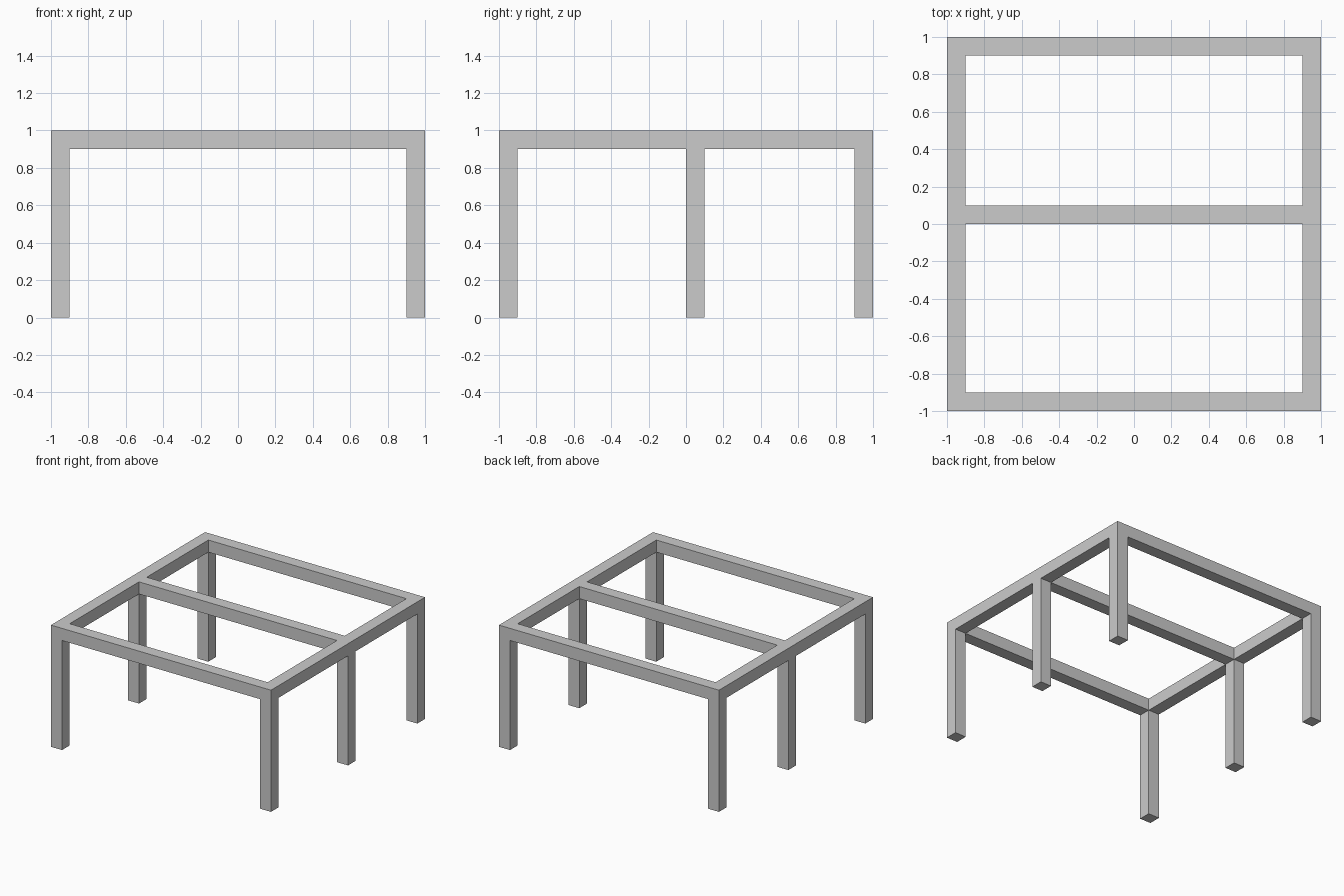
import bpy
import bmesh

if "Cube" in bpy.data.objects:
    bpy.data.objects.remove(bpy.data.objects["Cube"])

XS = [-1.0, -0.9, 0.9, 1.0]
YS = [-1.0, -0.9, 0.0, 0.1, 0.9, 1.0]
HEIGHT, BAR = 1.0, 0.1


def extrude(bm, faces, dz):
    """Extrude a face region straight along z."""
    geom = bmesh.ops.extrude_face_region(bm, geom=faces)["geom"]
    verts = [g for g in geom if isinstance(g, bmesh.types.BMVert)]
    bmesh.ops.translate(bm, verts=verts, vec=(0, 0, dz))


bm = bmesh.new()

# Flat layout of the top frame: two openings left out of the grid
grid = [[bm.verts.new((x, y, HEIGHT - BAR)) for y in YS] for x in XS]
leg_feet = []
for i in range(len(XS) - 1):
    for j in range(len(YS) - 1):
        if i == 1 and j % 2 == 1:
            continue
        face = bm.faces.new((grid[i][j], grid[i + 1][j],
                             grid[i + 1][j + 1], grid[i][j + 1]))
        if i != 1 and j % 2 == 0:
            leg_feet.append(face)

# Thickness of the rails
extrude(bm, bm.faces[:], BAR)

# Six legs pulled down from the underside of the rails
foot_spots = [(x, y) for x in (-0.95, 0.95) for y in (-0.95, 0.05, 0.95)]
bm.normal_update()
leg_feet = [f for f in bm.faces
            if abs(f.calc_center_median().z - (HEIGHT - BAR)) < 1e-4
            and any(abs(f.calc_center_median().x - x) < 1e-3
                    and abs(f.calc_center_median().y - y) < 1e-3
                    for x, y in foot_spots)]
extrude(bm, leg_feet, -(HEIGHT - BAR))

bmesh.ops.recalc_face_normals(bm, faces=bm.faces[:])
mesh = bpy.data.meshes.new("table_frame")
bm.to_mesh(mesh)
bm.free()
bpy.context.collection.objects.link(bpy.data.objects.new("table_frame", mesh))
